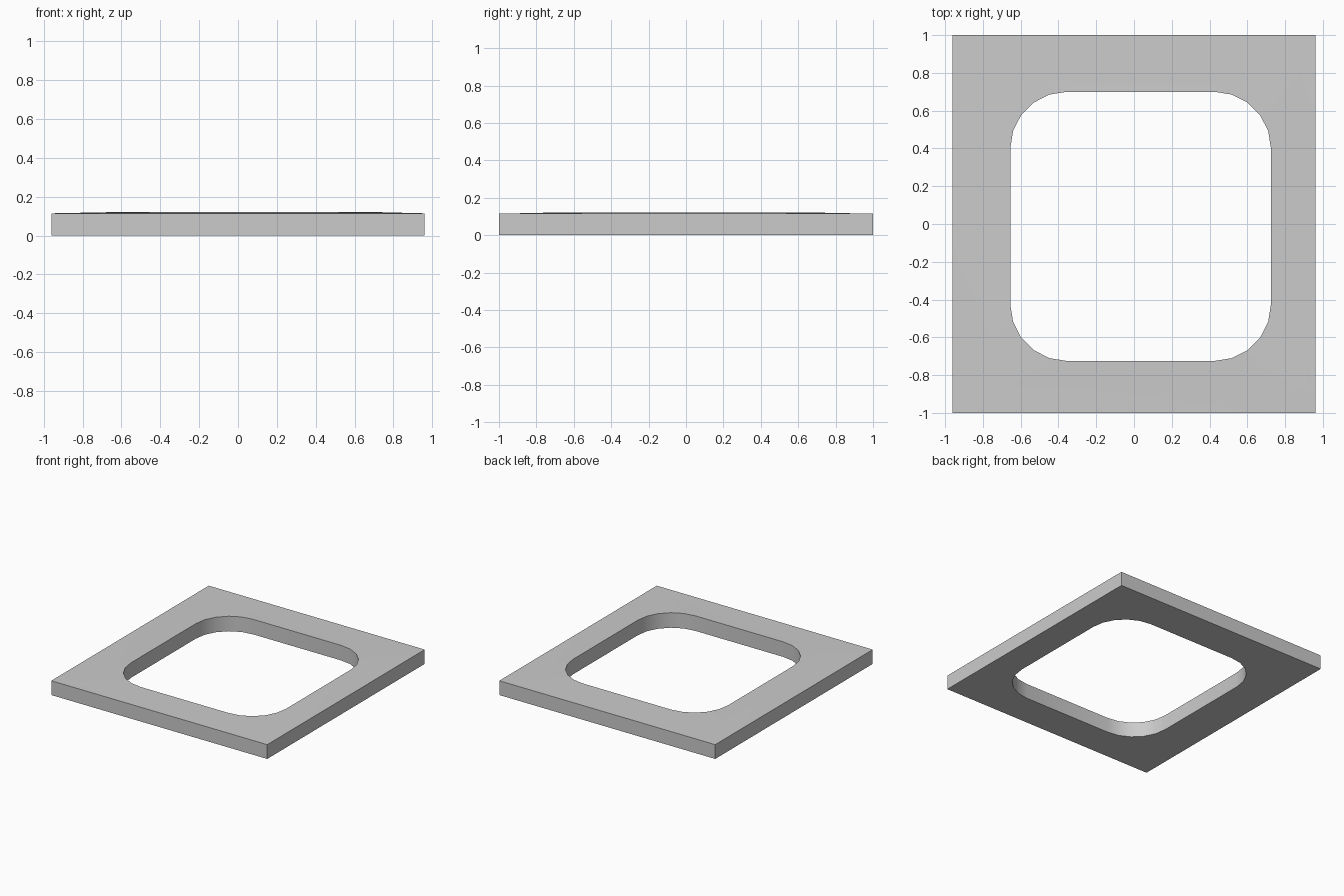
import bpy, bmesh
from math import cos, sin, radians

if "Cube" in bpy.data.objects:
    bpy.data.objects.remove(bpy.data.objects["Cube"])

RIM_Z, EDGE_Z = 0.121, 0.115   # top rises very slightly towards the opening
R, SEG = 0.30, 5               # opening corner radius and facets
X0, X1, Y0, Y1 = -0.655, 0.725, -0.725, 0.70

# outer corners with matching centres of the opening's corner arcs
corners = [(0.96, 1.0, X1 - R, Y1 - R), (-0.96, 1.0, X0 + R, Y1 - R),
           (-0.96, -1.0, X0 + R, Y0 + R), (0.96, -1.0, X1 - R, Y0 + R)]

bm = bmesh.new()


def make_rings(edge_z, rim_z):
    outer, arcs = [], []
    for i, (ox, oy, cx, cy) in enumerate(corners):
        outer.append(bm.verts.new((ox, oy, edge_z)))
        angles = [radians(90 * i + 90 * k / SEG) for k in range(SEG + 1)]
        arcs.append([bm.verts.new((cx + R * cos(a), cy + R * sin(a), rim_z))
                     for a in angles])
    return outer, arcs


def fill(outer, arcs):
    for i in range(4):
        j = (i + 1) % 4
        # fan from the outer corner to the rounded inner corner
        for a, b in zip(arcs[i], arcs[i][1:]):
            bm.faces.new((outer[i], b, a))
        # straight border
        bm.faces.new((outer[i], outer[j], arcs[j][0], arcs[i][-1]))


def wall(low, high):
    for i in range(len(low)):
        j = (i + 1) % len(low)
        bm.faces.new((low[i], low[j], high[j], high[i]))


# top, bottom, outside walls and opening walls
bottom, top = make_rings(0, 0), make_rings(EDGE_Z, RIM_Z)
fill(*bottom)
fill(*top)
wall(bottom[0], top[0])
wall(sum(bottom[1], []), sum(top[1], []))
bmesh.ops.recalc_face_normals(bm, faces=bm.faces[:])

mesh = bpy.data.meshes.new("frame_plate")
bm.to_mesh(mesh)
bm.free()
plate = bpy.data.objects.new("frame_plate", mesh)
bpy.context.collection.objects.link(plate)

# smooth rounded corners, sharp rims
bpy.context.view_layer.objects.active = plate
plate.select_set(True)
bpy.ops.object.shade_smooth_by_angle(angle=radians(30))
